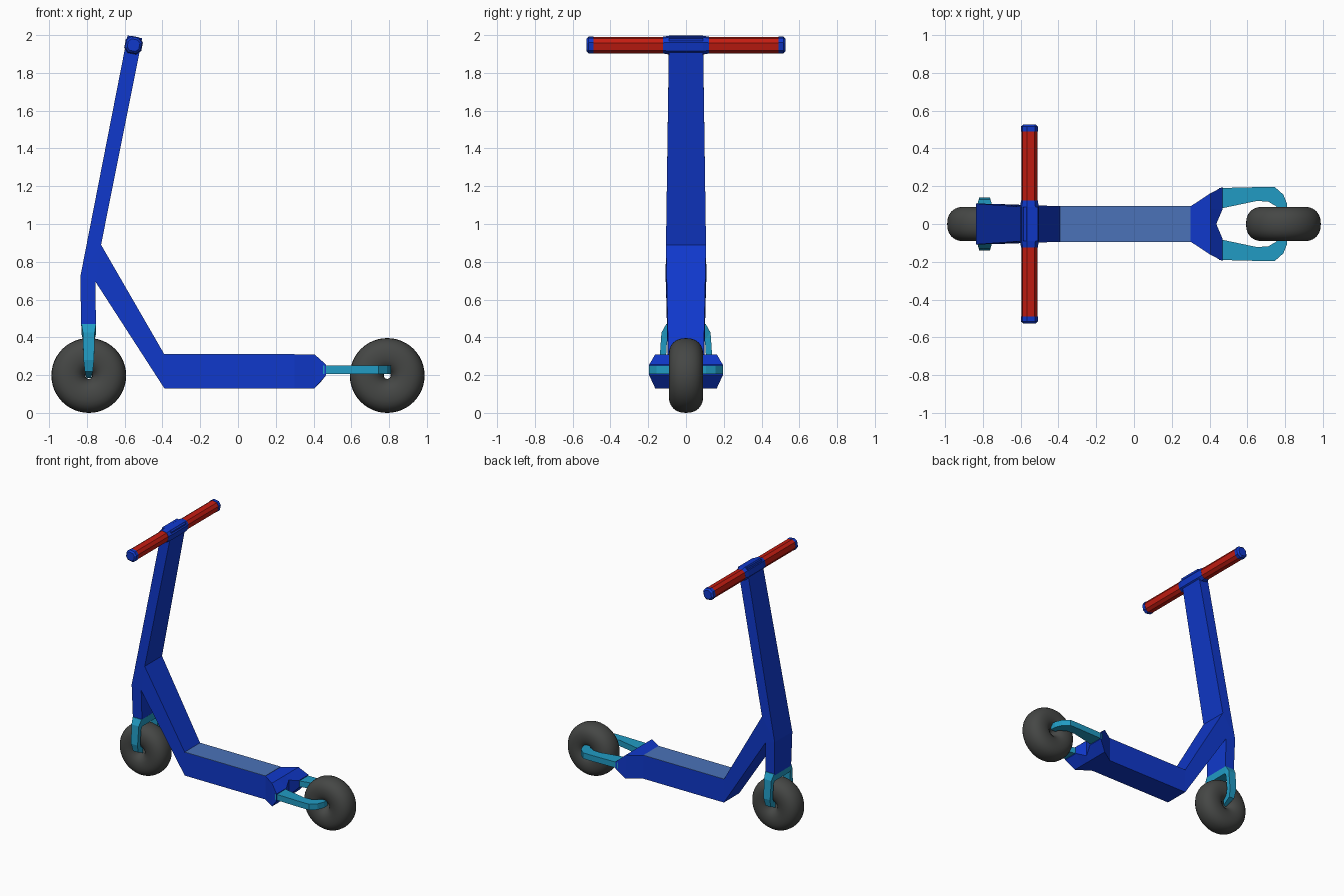
import bpy, bmesh, math

if "Cube" in bpy.data.objects:
    bpy.data.objects.remove(bpy.data.objects["Cube"])

BLUE = (0.005, 0.04, 0.6, 1)
PAD = (0.07, 0.17, 0.48, 1)
CYAN = (0.015, 0.33, 0.55, 1)
RED = (0.55, 0.012, 0.006, 1)
RUBBER = (0.06, 0.063, 0.06, 1)
mats = {}


def make(name, verts, faces, color, smooth=False):
    if color not in mats:
        mats[color] = bpy.data.materials.new("paint_%d" % len(mats))
        mats[color].diffuse_color = color
    bm = bmesh.new()
    vs = [bm.verts.new(v) for v in verts]
    for f in faces:
        bm.faces.new([vs[i] for i in f])
    bmesh.ops.recalc_face_normals(bm, faces=bm.faces)
    for f in bm.faces:
        f.smooth = smooth
    me = bpy.data.meshes.new(name)
    bm.to_mesh(me)
    bm.free()
    me.materials.append(mats[color])
    ob = bpy.data.objects.new(name, me)
    bpy.context.collection.objects.link(ob)
    return ob


def loft_faces(rings, n, closed=False):
    last = rings if closed else rings - 1
    return [(r * n + k, r * n + (k + 1) % n,
             (r + 1) % rings * n + (k + 1) % n, (r + 1) % rings * n + k)
            for r in range(last) for k in range(n)]


def loft(name, sections, color):
    n, r = len(sections[0]), len(sections)
    caps = [tuple(range(n)), tuple(range((r - 1) * n, r * n))]
    return make(name, sum(sections, []), loft_faces(r, n) + caps, color)


# Frame: side outline (x, z, half width), split into flat cells on each side
P = [(-0.585, 1.998, 0.09), (-0.835, 0.72, 0.108), (-0.83, 0.46, 0.1),
     (-0.752, 0.46, 0.1), (-0.755, 0.695, 0.106), (-0.39, 0.13, 0.094),
     (0.30, 0.13, 0.094), (0.30, 0.31, 0.094), (-0.39, 0.31, 0.094),
     (-0.725, 0.89, 0.106), (-0.507, 1.983, 0.09)]
cells = [(0, 1, 9, 10), (1, 4, 9), (1, 2, 3, 4), (4, 5, 8, 9), (5, 6, 7, 8)]
N = len(P)
verts = [(x, s * w, z) for s in (-1, 1) for x, z, w in P]
faces = cells + [tuple(i + N for i in c) for c in cells]
faces += [(i, (i + 1) % N, (i + 1) % N + N, i + N) for i in range(N) if i != 6]
make("frame", verts, faces, BLUE)

# Foot pad on the deck
loft("deck_pad", [[(x, -0.094, 0.309), (x, 0.094, 0.309), (x, 0.094, 0.312),
                   (x, -0.094, 0.312)] for x in (-0.39, 0.30)], PAD)

# Flared, notched tail: x, centre x, half width, inner half width, z range, centre z range
tail = []
for x, cx, w, i, lo, hi, clo, chi in (
        (0.30, 0.30, 0.094, 0.05, 0.13, 0.31, 0.13, 0.31),
        (0.405, 0.405, 0.163, 0.08, 0.13, 0.31, 0.13, 0.31),
        (0.467, 0.435, 0.195, 0.075, 0.20, 0.255, 0.16, 0.28)):
    ys = (-w, -i, 0, i, w)
    tail += [(x if y else cx, y, hi if y else chi) for y in ys]
    tail += [(x if y else cx, y, lo if y else clo) for y in reversed(ys)]
make("deck_tail", tail, loft_faces(3, 10) +
     [(20 + k, 21 + k, 28 - k, 29 - k) for k in range(4)], BLUE)

# Rear wheel arms: pairs of outer and inner (x, y) points
arm = [((0.45, 0.19), (0.45, 0.08)), ((0.65, 0.195), (0.65, 0.122)),
       ((0.745, 0.195), (0.71, 0.118)), ((0.79, 0.155), (0.75, 0.095)),
       ((0.81, 0.105), (0.765, 0.08)), ((0.81, 0.06), (0.77, 0.06))]
for side, s in (("left", 1), ("right", -1)):
    loft("rear_arm_" + side,
         [[(o[0], s * o[1], 0.205), (o[0], s * o[1], 0.25),
           (i[0], s * i[1], 0.25), (i[0], s * i[1], 0.205)] for o, i in arm], CYAN)

# Front fork: outer (y, z), inner (y, z), half thickness, mirrored around the crown
half = [(0.105, 0.47, 0.098, 0.415, 0.038), (0.13, 0.425, 0.1, 0.39, 0.031),
        (0.14, 0.28, 0.106, 0.29, 0.028), (0.125, 0.22, 0.088, 0.245, 0.021),
        (0.05, 0.185, 0.05, 0.235, 0.013)]
path = [(-a, b, -c, d, h) for a, b, c, d, h in reversed(half)] + half
loft("front_fork", [[(-0.79 - h, a, b), (-0.79 + h, a, b),
                     (-0.79 + h, c, d), (-0.79 - h, c, d)]
                    for a, b, c, d, h in path], CYAN)

# Wheels: fat tyres with a slightly squared cross-section
M, K = 48, 24
prof = []
for k in range(K):
    c, s = math.cos(math.tau * k / K), math.sin(math.tau * k / K)
    prof.append((0.108 + 0.09 * math.copysign(abs(c) ** 0.87, c),
                 0.091 * math.copysign(abs(s) ** 0.87, s)))
for name, cx in (("front_wheel", -0.79), ("rear_wheel", 0.79)):
    make(name, [(cx + r * math.cos(math.tau * m / M), y,
                 0.198 + r * math.sin(math.tau * m / M))
                for m in range(M) for r, y in prof],
         loft_faces(M, K, True), RUBBER, True)

# Handlebar: chamfered square sections along y, tilted with the stem
TILT = math.radians(11)


def bar(name, steps, color):
    secs = []
    for y, h in steps:
        c = h * 0.5
        pts = [(h, -c), (h, c), (c, h), (-c, h), (-h, c), (-h, -c), (-c, -h), (c, -h)]
        secs.append([(-0.553 + u * math.cos(TILT) + v * math.sin(TILT), y,
                      1.947 - u * math.sin(TILT) + v * math.cos(TILT)) for u, v in pts])
    loft(name, secs, color)


bar("handlebar_hub", [(-0.123, 0.041), (-0.09, 0.046), (0.09, 0.046), (0.123, 0.041)], BLUE)
for side, s in (("left", 1), ("right", -1)):
    bar("grip_" + side, [(s * 0.1, 0.04), (s * 0.497, 0.04)], RED)
    bar("grip_cap_" + side, [(s * 0.49, 0.042), (s * 0.515, 0.042), (s * 0.526, 0.031)], BLUE)

for m in bpy.data.materials:
    if m.users and not m.is_grease_pencil:
        m.use_nodes = True
        m.node_tree.nodes["Principled BSDF"].inputs["Base Color"].default_value = m.diffuse_color
